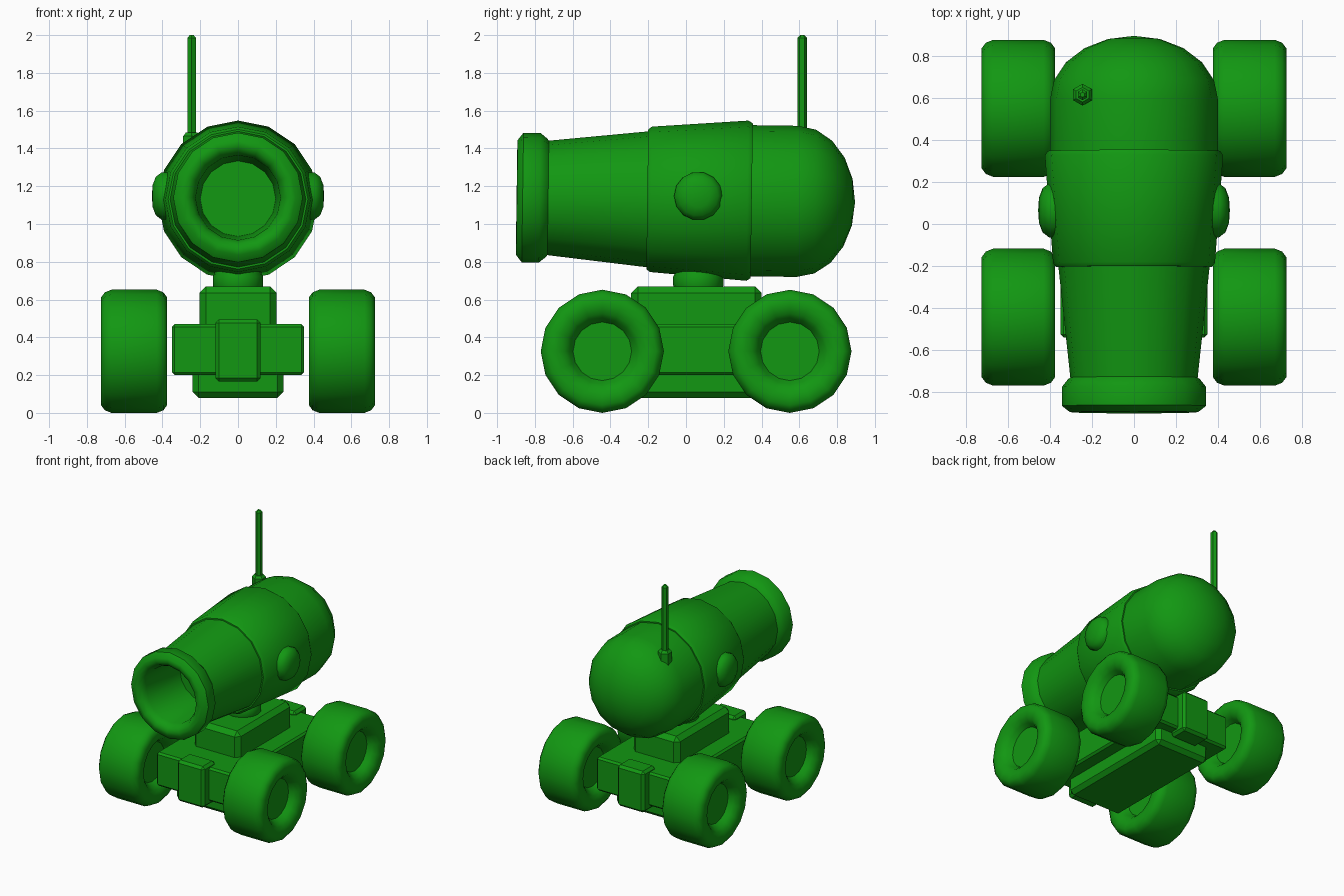
import bpy, bmesh, math
from mathutils import Matrix, Vector

if "Cube" in bpy.data.objects:
    bpy.data.objects.remove(bpy.data.objects["Cube"])

green = bpy.data.materials.new("green")
green.diffuse_color = (0.006, 0.31, 0.006, 1)
green.use_nodes = True
green.node_tree.nodes["Principled BSDF"].inputs["Base Color"].default_value = green.diffuse_color


def finish(bm, name, angle=40):
    bmesh.ops.recalc_face_normals(bm, faces=bm.faces)
    me = bpy.data.meshes.new(name)
    bm.to_mesh(me)
    bm.free()
    me.materials.append(green)
    ob = bpy.data.objects.new(name, me)
    bpy.context.collection.objects.link(ob)
    bpy.ops.object.select_all(action='DESELECT')
    ob.select_set(True)
    bpy.context.view_layer.objects.active = ob
    bpy.ops.object.shade_smooth_by_angle(angle=math.radians(angle))
    return ob


def lathe(name, profile, sides, loc, rot=Matrix(), closed=False, angle=40):
    """Spin (height, radius) points around local z, then rotate and place."""
    bm = bmesh.new()
    rings = []
    for h, r in profile:
        if r < 1e-5:
            rings.append([bm.verts.new((0, 0, h))] * sides)
        else:
            rings.append([bm.verts.new((r * math.sin(2 * math.pi * i / sides),
                                        r * math.cos(2 * math.pi * i / sides), h))
                          for i in range(sides)])
    pairs = list(zip(rings, rings[1:]))
    for a, b in pairs:
        for i in range(sides):
            j = (i + 1) % sides
            quad = list(dict.fromkeys((a[i], a[j], b[j], b[i])))
            bm.faces.new(quad)
    bm.transform(Matrix.Translation(loc) @ rot.to_4x4())
    return finish(bm, name, angle)


def box(name, lo, hi, bevel, angle=30):
    bm = bmesh.new()
    bmesh.ops.create_cube(bm, size=1)
    lo, hi = Vector(lo), Vector(hi)
    for v in bm.verts:
        v.co = (lo + hi) / 2 + Vector(a * b for a, b in zip(v.co, hi - lo))
    bmesh.ops.bevel(bm, geom=bm.edges[:], offset=bevel, segments=1, affect='EDGES')
    return finish(bm, name, angle)


along_x = Matrix.Rotation(math.pi / 2, 4, 'Y')
along_y = Matrix.Rotation(-math.pi / 2 - math.radians(0.8), 4, 'X')
barrel_at = (0, 0, 1.128)

# Barrel: bore, flared muzzle and tapered tube
lathe("barrel", [(-0.45, 0), (-0.45, 0.2), (-0.84, 0.225), (-0.88, 0.245), (-0.897, 0.275),
                 (-0.895, 0.305), (-0.865, 0.343), (-0.775, 0.343), (-0.74, 0.315),
                 (-0.73, 0.303), (-0.2, 0.36), (-0.2, 0)], 16, barrel_at, along_y)

# Thick reinforcing band
lathe("barrel_band", [(-0.205, 0), (-0.205, 0.37), (-0.185, 0.385), (0.325, 0.424),
                      (0.348, 0.41), (0.348, 0)], 16, barrel_at, along_y)

# Rounded rear of the barrel
dome = [(0.59 + 0.305 * math.sin(a), 0.4 * math.cos(a))
        for a in (math.pi / 2 * k / 5 for k in range(5))]
lathe("breech", [(0.34, 0), (0.34, 0.4)] + dome + [(0.895, 0)], 16, barrel_at, along_y)

# Side pivots on the barrel
for s, side in ((1, "right"), (-1, "left")):
    lathe("pivot_cap_" + side, [(s * 0.3, 0), (s * 0.3, 0.13), (s * 0.405, 0.128),
                                (s * 0.435, 0.105), (s * 0.452, 0.06), (s * 0.456, 0)],
          14, (0, 0.065, 1.148), along_x)

# Antenna
lathe("antenna_base", [(1.36, 0), (1.36, 0.052), (1.465, 0.052), (1.485, 0.035), (1.485, 0)],
      6, (-0.245, 0.615, 0), angle=30)
lathe("antenna_rod", [(1.4, 0), (1.4, 0.026), (1.985, 0.026), (2.0, 0.012), (2.0, 0)],
      6, (-0.245, 0.615, 0), angle=30)

# Swivel neck between chassis and barrel
lathe("swivel_neck", [(0.64, 0), (0.64, 0.12), (0.675, 0.133), (0.72, 0.133),
                      (0.76, 0.115), (0.76, 0)], 16, (0, 0.065, 0))

# Chassis
box("chassis", (-0.35, -0.54, 0.2), (0.35, 0.64, 0.47), 0.015)
box("belly", (-0.24, -0.46, 0.08), (0.24, 0.56, 0.26), 0.03)
box("deck", (-0.205, -0.29, 0.4), (0.205, 0.4, 0.67), 0.035)
for name, y in (("front_clamp", -0.53), ("rear_clamp", 0.63)):
    box(name, (-0.12, y - 0.08, 0.165), (0.12, y + 0.08, 0.495), 0.02)

# Wheels with a dished hub on both faces
half = [(0.1, 0), (0.1, 0.155), (0.135, 0.175), (0.162, 0.2), (0.175, 0.24),
        (0.175, 0.285), (0.155, 0.312), (0.12, 0.326)]
wheel = half + [(-h, r) for h, r in reversed(half)]
for end, y in (("front", -0.443), ("rear", 0.55)):
    for side, x in (("right", 0.55), ("left", -0.55)):
        lathe(f"wheel_{end}_{side}", wheel, 16, (x, y, 0.326), along_x)
